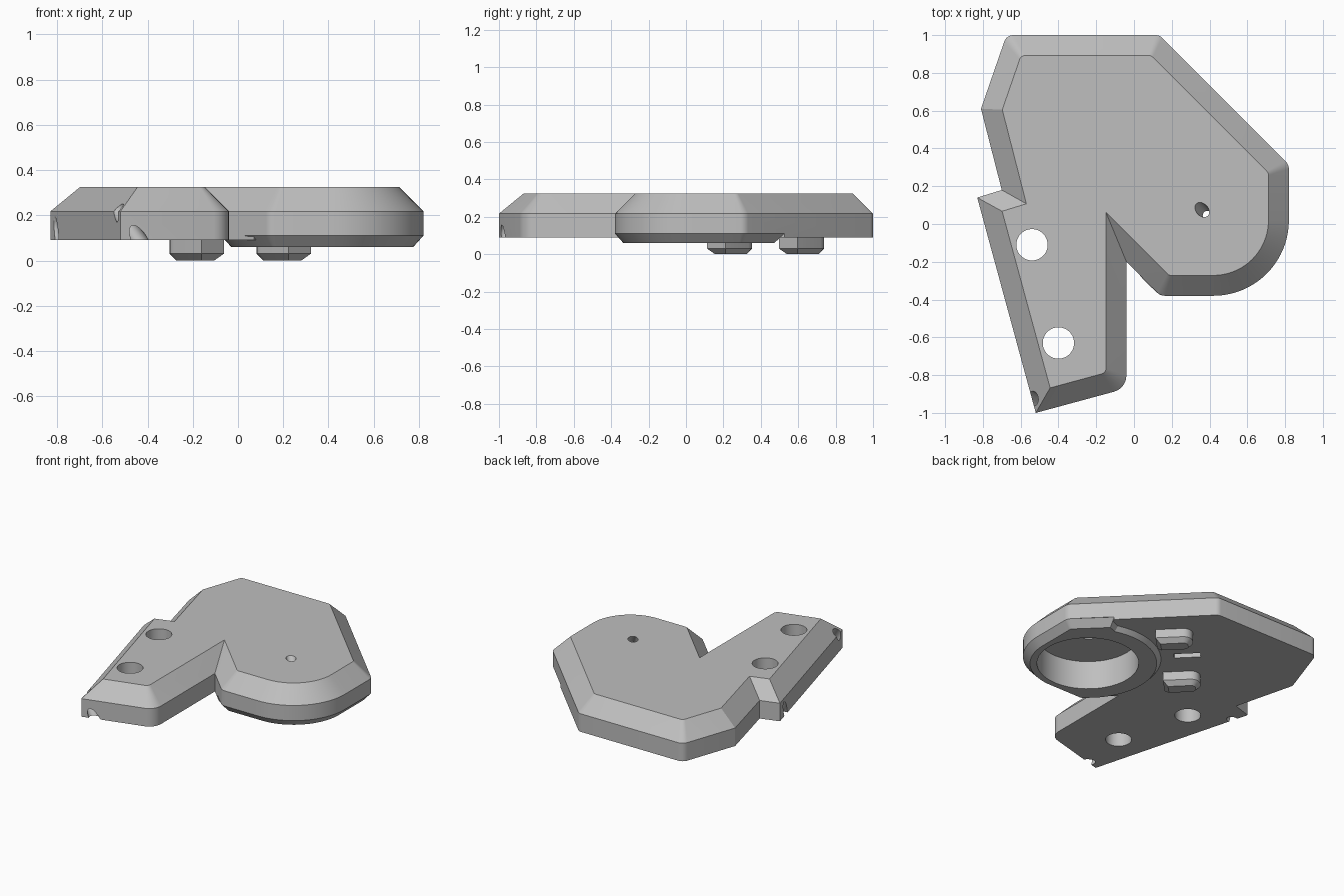
import bpy, bmesh
from math import atan2, cos, sin, tan, pi, radians
from mathutils import Vector

cube = bpy.data.objects.get("Cube")
if cube:
    bpy.data.objects.remove(cube, do_unlink=True)

grey = bpy.data.materials.new("plain grey")
grey.use_nodes = True
colour = (0.52, 0.52, 0.52, 1)
grey.diffuse_color = colour
grey.node_tree.nodes["Principled BSDF"].inputs["Base Color"].default_value = colour


def ring(points, inset):
    """Inset a clockwise outline of (x, y, radius), then round its corners."""
    flat = [Vector(p[:2]) for p in points]
    n = len(flat)
    normals = []
    for i in range(n):
        d = (flat[(i + 1) % n] - flat[i]).normalized()
        normals.append(Vector((d.y, -d.x)))
    moved = []
    for i in range(n):
        a, b = normals[i - 1], normals[i]
        moved.append(flat[i] + (a + b) * inset / (1 + a.dot(b)))
    result = []
    for i in range(n):
        r = points[i][2]
        p = moved[i]
        if r == 0:
            result.append(p)
            continue
        steps = 20 if r > 0.2 else 6
        r = max(r - inset, 0.03)
        d1 = (moved[i - 1] - p).normalized()
        d2 = (moved[(i + 1) % n] - p).normalized()
        half = d1.angle(d2) / 2
        centre = p + (d1 + d2).normalized() * r / sin(half)
        s = p + d1 * r / tan(half) - centre
        e = p + d2 * r / tan(half) - centre
        start = atan2(s.y, s.x)
        sweep = (atan2(e.y, e.x) - start + pi) % (2 * pi) - pi
        for k in range(steps + 1):
            t = start + sweep * k / steps
            result.append(centre + Vector((cos(t), sin(t))) * r)
    return result


def make_object(name, bm):
    bmesh.ops.recalc_face_normals(bm, faces=bm.faces)
    mesh = bpy.data.meshes.new(name)
    bm.to_mesh(mesh)
    bm.free()
    mesh.materials.append(grey)
    obj = bpy.data.objects.new(name, mesh)
    bpy.context.collection.objects.link(obj)
    return obj


def loft(name, points, levels):
    """Stack insets of one outline at (z, inset) levels into a closed solid."""
    bm = bmesh.new()
    rows = [[bm.verts.new((p.x, p.y, z)) for p in ring(points, inset)]
            for z, inset in levels]
    n = len(rows[0])
    for low, high in zip(rows, rows[1:]):
        for i in range(n):
            j = (i + 1) % n
            bm.faces.new((low[i], low[j], high[j], high[i]))
    bm.faces.new(rows[0])
    bm.faces.new(rows[-1])
    return make_object(name, bm)


def rod(name, start, end, radius):
    """Cylinder between two points."""
    a, b = Vector(start), Vector(end)
    bm = bmesh.new()
    bmesh.ops.create_cone(bm, cap_ends=True, segments=48, radius1=radius,
                          radius2=radius, depth=(b - a).length)
    turn = (b - a).to_track_quat('Z', 'Y').to_matrix()
    bmesh.ops.transform(bm, matrix=turn.to_4x4(), verts=bm.verts)
    bmesh.ops.translate(bm, vec=(a + b) / 2, verts=bm.verts)
    return make_object(name, bm)


def cut(obj, cutters):
    for c in cutters:
        c.hide_render = True
        mod = obj.modifiers.new("cut", 'BOOLEAN')
        mod.operation = 'DIFFERENCE'
        mod.solver = 'EXACT'
        mod.object = c
    graph = bpy.context.evaluated_depsgraph_get()
    mesh = bpy.data.meshes.new_from_object(obj.evaluated_get(graph))
    obj.modifiers.clear()
    obj.data = mesh


def diagonal(cx, cy, local):
    """Place a local outline along the model's diagonal."""
    s = 0.5 ** 0.5
    return [(cx + s * (v - u), cy + s * (v + u), r) for u, v, r in local]


# Main plate with a sloped upper rim
outline = [(-0.675, 1, 0.05), (0.135, 1, 0.05), (0.82, 0.315, 0.06),
           (0.82, -0.38, 0.4), (0.14, -0.38, 0.06), (-0.04, -0.2, 0),
           (-0.04, -0.87, 0.09), (-0.52, -1, 0), (-0.83, 0.14, 0),
           (-0.70, 0.18, 0), (-0.81, 0.61, 0)]
plate = loft("main_plate", outline, [(0.09, 0), (0.217, 0), (0.325, 0.108)])

# Round raised rim under the lobe
hub_x, hub_y, hub_r = 0.41, 0.03, 0.485
arc = []
for k in range(31):
    t = radians(225 - 5 * k)
    arc.append((hub_x + hub_r * cos(t), hub_y + hub_r * sin(t), 0))
rim_outline = [(0.605, 0.525, 0)] + outline[2:5] + arc
rim = loft("round_rim", rim_outline, [(0.06, 0.045), (0.11, 0)])

# Cutters
lobe_step = loft("lobe_step_cutter", [(0.605, 0.525, 0), (1, 0.92, 0), (1, -0.6, 0),
                 (0.05, -0.6, 0), (0.067, -0.313, 0), (hub_x, hub_y, 0)],
                 [(0, 0), (0.11, 0)])
cavity = rod("cavity_cutter", (hub_x, hub_y, -0.1), (hub_x, hub_y, 0.26), 0.325)
holes = [rod("hole_cutter", (x, y, -0.2), (x, y, 0.6), 0.083)
         for x, y in ((-0.54, -0.11), (-0.4, -0.63))]
drain = rod("drain_cutter", (0.30, 0.14, 0.42), (0.44, -0.01, 0.2), 0.032)
tip_groove = rod("tip_groove_cutter", (-0.60, -0.89, 0.32), (-0.40, -0.99, 0.04), 0.035)
end_groove = rod("end_groove_cutter", (-0.84, 0.06, 0.19), (-0.76, 0.02, 0.04), 0.03)
slot = loft("slot_cutter", diagonal(-0.045, 0.475,
            [(-0.085, -0.025, 0), (0.085, -0.025, 0),
             (0.085, 0.025, 0), (-0.085, 0.025, 0)]), [(0.03, 0), (0.16, 0)])

cutters = [lobe_step, cavity, drain, tip_groove, end_groove, slot] + holes
cut(plate, cutters)
cut(rim, [cavity])
for c in cutters:
    bpy.data.objects.remove(c, do_unlink=True)

# Two locating feet beneath the plate
foot = [(-0.117, -0.07, 0), (0.117, -0.07, 0.06), (0.117, 0.07, 0.06), (-0.117, 0.07, 0)]
parts = [plate, rim]
for name, x, y in (("back_foot", 0.19, 0.63), ("front_foot", -0.195, 0.245)):
    parts.append(loft(name, diagonal(x, y, foot), [(0, 0.03), (0.03, 0), (0.1, 0)]))

# Smooth the curved walls, keep the creases
for obj in parts:
    bpy.ops.object.select_all(action='DESELECT')
    obj.select_set(True)
    bpy.context.view_layer.objects.active = obj
    bpy.ops.object.shade_smooth_by_angle(angle=radians(20))
